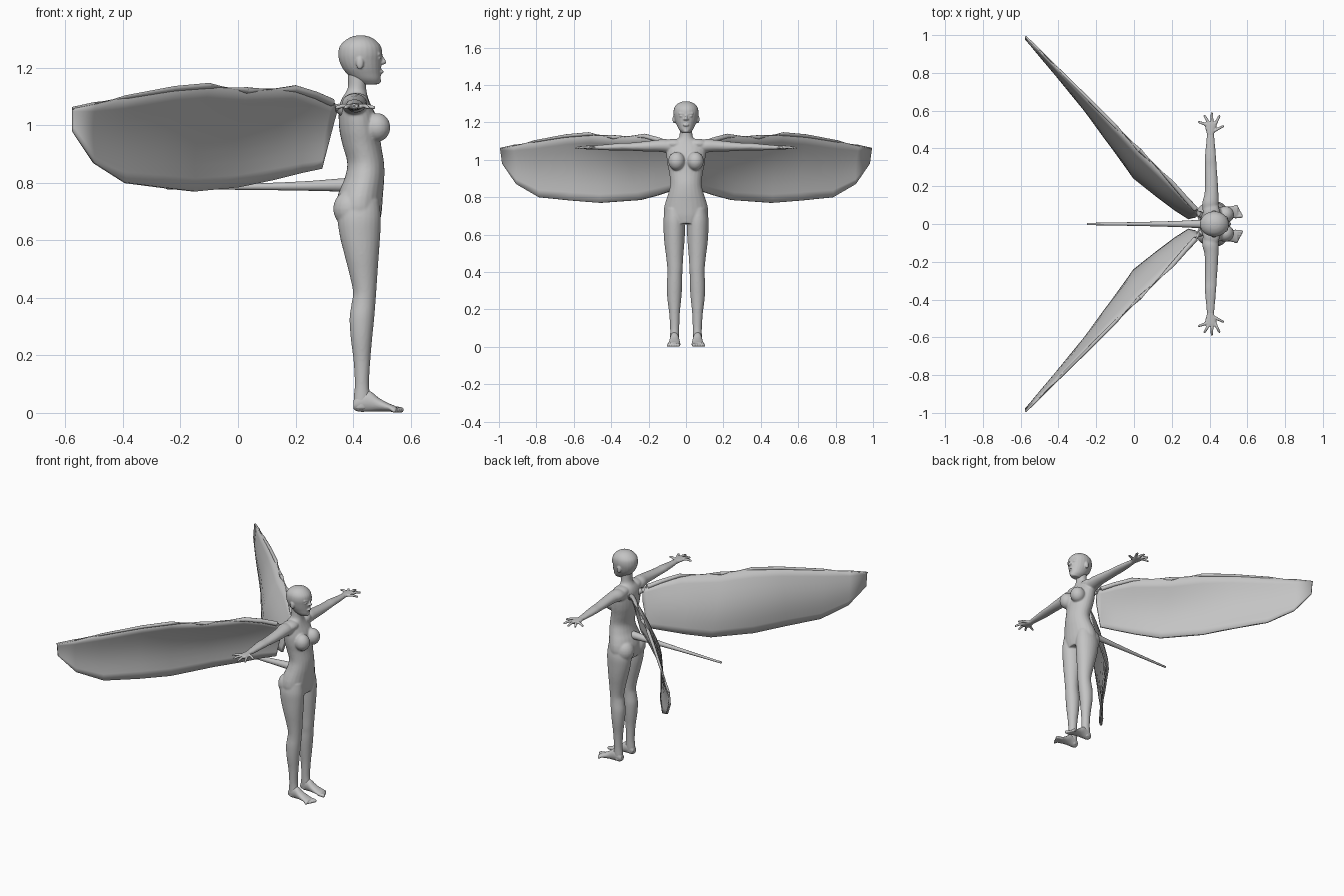
import bpy, bmesh, math
from mathutils import Vector

grey = bpy.data.materials.new("plain grey")
grey.diffuse_color = (0.55, 0.55, 0.55, 1)


def spline(rows, steps=4):
    """Smoothly resample rows of numbers (Catmull-Rom)."""
    out = []
    for i in range(len(rows) - 1):
        p = [rows[max(0, min(len(rows) - 1, i + k))] for k in (-1, 0, 1, 2)]
        for s in range(steps):
            t = s / steps
            out.append([0.5 * (2 * b + (c - a) * t + (2 * a - 5 * b + 4 * c - d) * t * t
                               + (3 * b - a - 3 * c + d) * t ** 3) for a, b, c, d in zip(*p)])
    return out + [list(rows[-1])]


def loft(bm, rings, n=24):
    """Skin capped ellipses given as (centre, half axis, half axis)."""
    loops = []
    for c, u, v in rings:
        c, u, v = Vector(c), Vector(u), Vector(v)
        loops.append([bm.verts.new(c + u * math.cos(a) + v * math.sin(a))
                      for a in (2 * math.pi * k / n for k in range(n))])
    faces = [bm.faces.new(loops[0]), bm.faces.new(loops[-1][::-1])]
    for a, b in zip(loops, loops[1:]):
        for k in range(n):
            faces.append(bm.faces.new((a[k - 1], b[k - 1], b[k], a[k])))
    bmesh.ops.recalc_face_normals(bm, faces=faces)


def upright(bm, rows, s=1):
    """Rows of z, back x, front x, inner y, outer y."""
    loft(bm, [(((b + f) / 2, s * (i + o) / 2, z), ((f - b) / 2, 0, 0), (0, (o - i) / 2, 0))
              for z, b, f, i, o in spline(rows)])


def tube(bm, points, n=14):
    """Round tapered tube through (x, y, z, radius) points, with rounded ends."""
    d = [Vector(p[:3]) for p in points]
    rings = []
    for i, p in enumerate(points):
        axis = (d[min(i + 1, len(d) - 1)] - d[max(i - 1, 0)]).normalized()
        u = axis.orthogonal().normalized()
        v = axis.cross(u)
        ends = {0: [(-.85, .5), (-.45, .88), (0, 1)],
                len(points) - 1: [(0, 1), (.45, .88), (.85, .5)]}.get(i, [(0, 1)])
        for off, k in ends:
            rings.append((d[i] + axis * off * p[3], u * p[3] * k, v * p[3] * k))
    loft(bm, rings, n)


def ball(bm, centre, size):
    vs = bmesh.ops.create_uvsphere(bm, u_segments=20, v_segments=12, radius=1)["verts"]
    for v in vs:
        v.co = Vector(centre) + Vector(a * b for a, b in zip(v.co, size))


def finish(name, bm, voxel=0, smooth=0):
    me = bpy.data.meshes.new(name)
    bm.to_mesh(me)
    bm.free()
    me.materials.append(grey)
    me.shade_smooth()
    ob = bpy.data.objects.new(name, me)
    bpy.context.collection.objects.link(ob)
    if voxel:
        m = ob.modifiers.new("fuse", "REMESH")
        m.mode, m.voxel_size, m.use_smooth_shade = "VOXEL", voxel, True
        m = ob.modifiers.new("soften", "SMOOTH")
        m.factor, m.iterations = 0.5, smooth
    return ob


# Torso, neck and limbs fused into one body
bm = bmesh.new()
torso = [(.66, .35, .493, .09), (.70, .342, .50, .117), (.74, .343, .503, .118), (.78, .355, .506, .108),
         (.82, .372, .509, .095), (.87, .38, .508, .084), (.93, .364, .498, .09), (.98, .353, .493, .10),
         (1.03, .35, .482, .105), (1.07, .353, .463, .10), (1.095, .362, .453, .075),
         (1.115, .375, .448, .042), (1.14, .383, .446, .034), (1.19, .38, .452, .033)]
upright(bm, [(z, b, f, -w, w) for z, b, f, w in torso])
leg = [(.74, .36, .49, .02, .11), (.68, .347, .497, .005, .121), (.62, .353, .495, .005, .12),
       (.55, .37, .49, .009, .115), (.48, .388, .485, .015, .106), (.42, .40, .481, .018, .10),
       (.38, .395, .478, .02, .10), (.33, .388, .474, .02, .103), (.26, .392, .467, .025, .10),
       (.18, .402, .46, .033, .09), (.10, .406, .456, .036, .085), (.05, .402, .46, .037, .085),
       (.012, .402, .455, .04, .084)]
arm = [(.06, .405, 1.068, .04, .034), (.11, .405, 1.075, .044, .036), (.16, .41, 1.075, .037, .031),
       (.22, .41, 1.072, .034, .027), (.30, .407, 1.07, .031, .021), (.35, .405, 1.07, .030, .02),
       (.42, .405, 1.067, .024, .016), (.48, .405, 1.066, .018, .012)]
for s in (1, -1):
    upright(bm, leg, s)
    loft(bm, [((x, s * y, z), (rx, 0, 0), (0, 0, rz)) for y, x, z, rx, rz in spline(arm)])
    ball(bm, (.484, s * .05, .993), (.046, .045, .05))      # chest
    ball(bm, (.392, s * .056, .71), (.061, .056, .066))     # seat
    ball(bm, (.41, s * .06, 1.085), (.045, .06, .028))      # shoulder
finish("body", bm, .005, 5)

# Head with brow, nose, lips and ears
bm = bmesh.new()
skull = [(1.143, .425, .49, .02), (1.16, .40, .496, .036), (1.18, .378, .497, .047), (1.20, .363, .498, .056),
         (1.225, .352, .500, .063), (1.25, .349, .502, .067), (1.275, .354, .497, .064),
         (1.295, .372, .48, .051), (1.308, .395, .458, .03), (1.313, .417, .437, .01)]
upright(bm, [(z, b, f, -w, w) for z, b, f, w in skull])
tube(bm, [(.499, 0, 1.24, .005), (.506, 0, 1.228, .006), (.508, 0, 1.219, .008)])
ball(bm, (.498, 0, 1.186), (.009, .016, .007))
ball(bm, (.488, 0, 1.155), (.01, .014, .01))
for s in (1, -1):
    ball(bm, (.424, s * .064, 1.217), (.013, .008, .023))
    ball(bm, (.491, s * .025, 1.234), (.008, .011, .005))
    tube(bm, [(.497, s * .012, 1.246, .005), (.49, s * .035, 1.248, .005)])
    ball(bm, (.502, s * .009, 1.217), (.006, .006, .005))
finish("head", bm, .0035, 3)

# Hands with spread fingers
bm = bmesh.new()
palm = [(.465, .405, .018, .012), (.485, .405, .021, .012), (.51, .406, .029, .011),
        (.53, .407, .031, .010), (.542, .407, .027, .008)]
fingers = [((.432, .532), (.452, .572)), ((.413, .538), (.412, .586)), ((.394, .537), (.374, .572)),
           ((.384, .525), (.344, .54)), ((.422, .492), (.472, .518))]
for s in (1, -1):
    loft(bm, [((x, s * y, 1.066), (rx, 0, 0), (0, 0, rz)) for y, x, rx, rz in spline(palm)])
    for (x0, y0), (x1, y1) in fingers:
        tube(bm, [(x0, s * y0, 1.067, .008), ((x0 + x1) / 2, s * (y0 + y1) / 2, 1.068, .0075),
                  (x1, s * y1, 1.062, .006)])
finish("hands", bm, .003, 2)

# Feet with toes
bm = bmesh.new()
foot = [(.402, .012, .045, .045, .078), (.42, .004, .07, .039, .084), (.455, .004, .078, .037, .086),
        (.49, .005, .052, .033, .090), (.525, .004, .033, .030, .096), (.55, .004, .023, .031, .097)]
for s in (1, -1):
    loft(bm, [((x, s * (i + o) / 2, (b + t) / 2), (0, (o - i) / 2, 0), (0, 0, (t - b) / 2))
              for x, b, t, i, o in spline(foot)])
    for k in range(5):
        y, r = .04 + .0135 * k, .0105 - .0009 * k
        tube(bm, [(.535, s * y, .013, r), (.567 - .006 * k, s * (y + .002), r, r)])
finish("feet", bm, .0035, 2)

# Tail
bm = bmesh.new()
tube(bm, spline([(.39, 0, .792, .026), (.34, 0, .792, .022), (.22, 0, .789, .016),
                 (0, 0, .786, .010), (-.245, 0, .783, .006)]))
finish("tail", bm)

# Wings: leading point and trailing point of each section
sections = [(.345, .055, 1.062, .33, .04, 1.0), (.325, .08, 1.08, .29, .03, .85),
            (.27, .14, 1.105, .22, .075, .835), (.2, .22, 1.128, .12, .15, .81),
            (.03, .39, 1.122, 0, .245, .785), (-.1, .52, 1.138, -.15, .46, .77),
            (-.22, .64, 1.128, -.26, .62, .783), (-.39, .81, 1.098, -.39, .785, .80),
            (-.5, .92, 1.075, -.5, .905, .87), (-.573, .99, 1.06, -.573, .98, .98)]
bm = bmesh.new()
grid = []
for i, s in enumerate(sections):
    lead, trail = Vector(s[:3]), Vector(s[3:])
    camber = .025 * math.sin(math.pi * i / 9)
    grid.append([bm.verts.new(lead.lerp(trail, k / 8) + Vector((-1, -.9, 0)) * camber * math.sin(math.pi * k / 8))
                 for k in range(9)])
for a, b in zip(grid, grid[1:]):
    for k in range(8):
        bm.faces.new((a[k], a[k + 1], b[k + 1], b[k]))
wing = finish("wing_membrane", bm)
m = wing.modifiers.new("thickness", "SOLIDIFY")
m.thickness, m.offset = .012, 0

# Wing arms along the leading edges, rooted in the back
bm = bmesh.new()
radii = [.016, .014, .013, .012, .011, .01, .009, .007, .006, .005]
tube(bm, [(.385, .03, 1.035, .018)] + [(*s[:3], r) for s, r in zip(sections, radii)])
strut = finish("wing_arm", bm)

for ob in (wing, strut):
    m = ob.modifiers.new("mirror", "MIRROR")
    m.use_axis = (False, True, False)
    m.use_mirror_merge = False
for ob in (wing, strut):
    bpy.context.view_layer.objects.active = ob
    bpy.ops.object.select_all(action="DESELECT")
    ob.select_set(True)
    bpy.ops.object.shade_smooth_by_angle(angle=math.radians(40))
